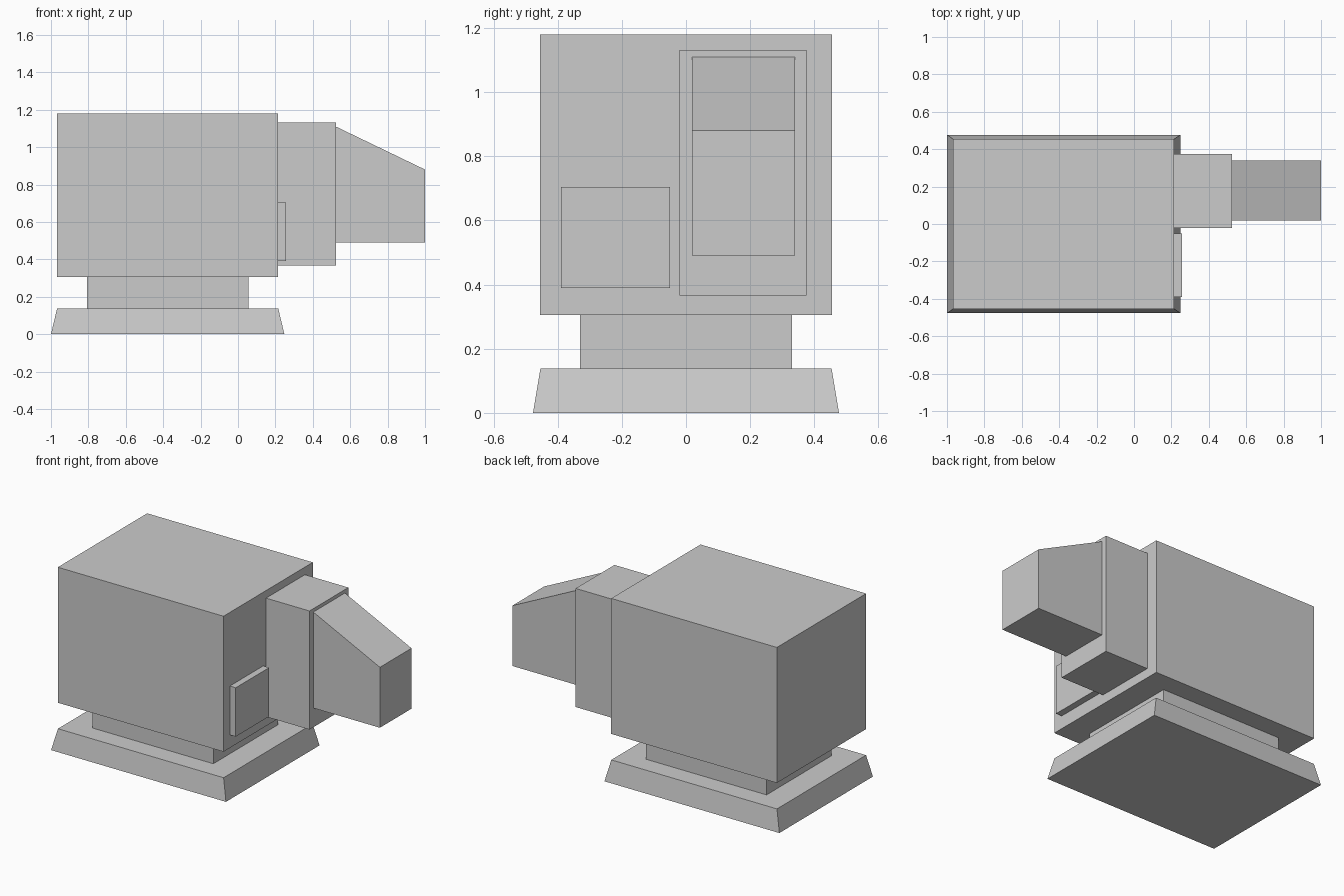
import bpy
import bmesh

default = bpy.data.objects.get("Cube")
if default:
    bpy.data.objects.remove(default, do_unlink=True)

# One plain grey paint
GREY = (0.6, 0.6, 0.6, 1.0)
grey = bpy.data.materials.new("plain grey")
grey.use_nodes = True
grey.diffuse_color = GREY
grey.node_tree.nodes["Principled BSDF"].inputs["Base Color"].default_value = GREY


def block(name, x, y, z, shape=None):
    """Flat-shaded box spanning three ranges; shape may move its vertices."""
    bm = bmesh.new()
    bmesh.ops.create_cube(bm, size=1)
    for v in bm.verts:
        corner = [int(c > 0) for c in v.co]
        v.co = (x[corner[0]], y[corner[1]], z[corner[2]])
        if shape:
            shape(v, corner)
    mesh = bpy.data.meshes.new(name)
    bm.to_mesh(mesh)
    bm.free()
    mesh.materials.append(grey)
    obj = bpy.data.objects.new(name, mesh)
    bpy.context.collection.objects.link(obj)
    return obj


def taper_base(v, corner):
    # Draw in the upper rim of the plinth
    if corner[2]:
        v.co.x += -0.033 if corner[0] else 0.033
        v.co.y += -0.023 if corner[1] else 0.023


def slope_hood(v, corner):
    # Drop the outer top edge of the hood
    if corner[0] and corner[2]:
        v.co.z = 0.88


# Stand
block("base_plinth", (-1.0, 0.248), (-0.477, 0.477), (0, 0.138), taper_base)
block("neck", (-0.806, 0.055), (-0.33, 0.33), (0.138, 0.306))

# Main housing and the fittings on its end face
block("main_housing", (-0.967, 0.215), (-0.455, 0.455), (0.306, 1.18))
block("side_panel", (0.215, 0.257), (-0.39, -0.05), (0.39, 0.705))
block("hood_mount", (0.215, 0.525), (-0.021, 0.375), (0.366, 1.131))
block("hood", (0.525, 1.0), (0.018, 0.34), (0.49, 1.109), slope_hood)
